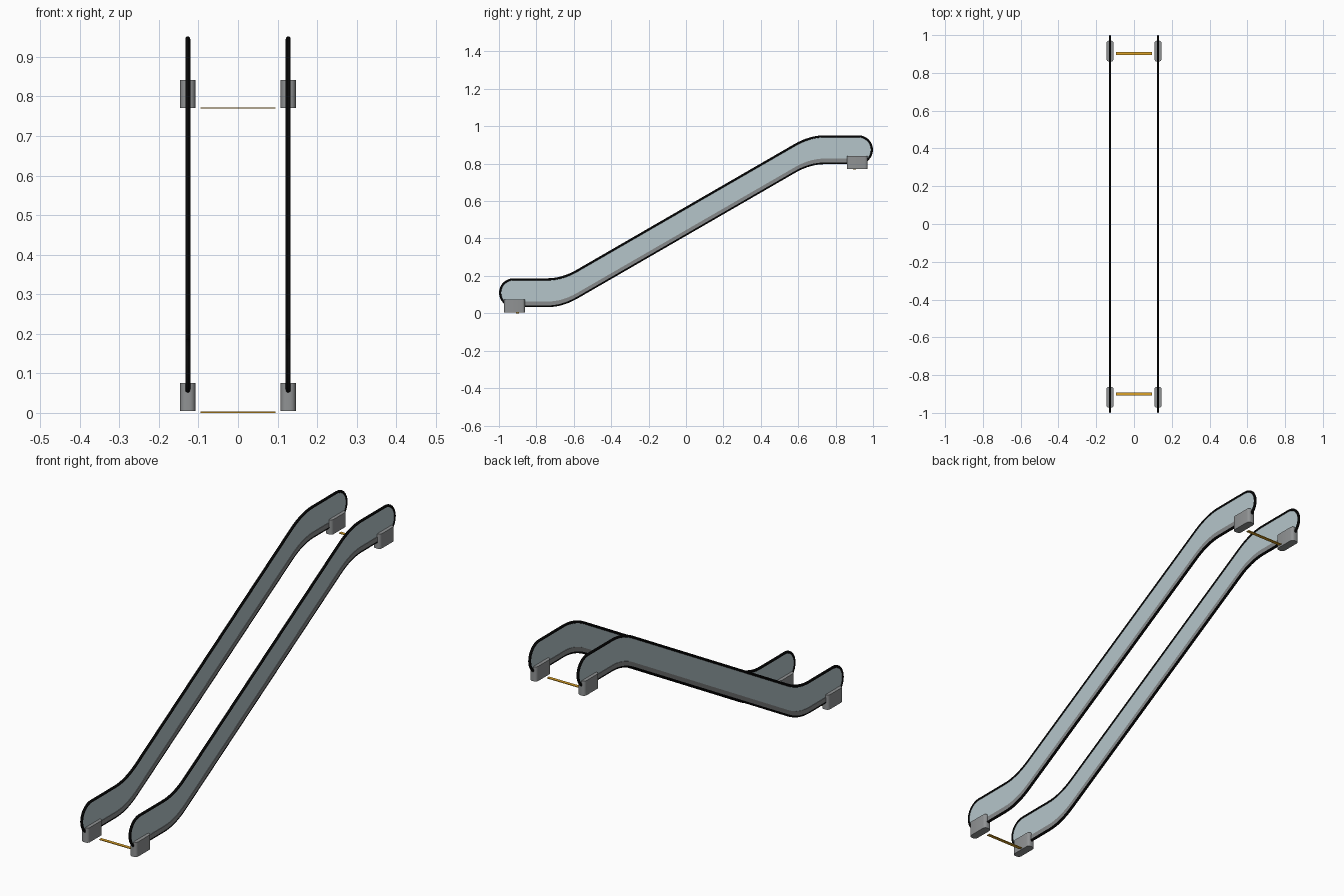
import bpy, bmesh, math
from mathutils import Vector

if "Cube" in bpy.data.objects:
    bpy.data.objects.remove(bpy.data.objects["Cube"])


def material(name, rgb):
    m = bpy.data.materials.new(name)
    m.diffuse_color = (*rgb, 1)
    m.use_nodes = True
    m.node_tree.nodes["Principled BSDF"].inputs["Base Color"].default_value = m.diffuse_color
    return m


GLASS = material("pale blue glass", (0.46, 0.56, 0.59))
BLACK = material("black rubber", (0.005, 0.005, 0.005))
STEEL = material("grey steel", (0.28, 0.29, 0.295))
SKIRT = material("mid grey trim", (0.24, 0.25, 0.255))
YELLOW = material("safety yellow", (0.72, 0.36, 0.02))

RAIL_X, RAIL_R = 0.127, 0.0063
LOW_Z, HIGH_Z = 0.110, 0.8745      # centre heights of the landings
HALF = 0.0775 - RAIL_R             # half height of the side panel
END_Y = 1 - RAIL_R - HALF          # centre of the rounded ends


def bend(a, b, c, n=8):
    """Points on a smooth bend from a to c pulled toward corner b."""
    a, b, c = Vector(a), Vector(b), Vector(c)
    return [a * (1 - t) ** 2 + b * 2 * t * (1 - t) + c * t * t
            for t in [i / n for i in range(n + 1)]]


# centre line of the side, landing - 30 degree slope - landing
slope = math.tan(math.radians(30))
corner_y = (HIGH_Z - LOW_Z) / slope / 2
lo, hi, d = (-corner_y, LOW_Z), (corner_y, HIGH_Z), 0.08
spine = (bend((lo[0] - d, LOW_Z), lo, (lo[0] + d, LOW_Z + d * slope))
         + bend((hi[0] - d, HIGH_Z - d * slope), hi, (hi[0] + d, HIGH_Z)))


def end_cap(y, z, start):
    return [Vector((y + HALF * math.cos(a), z + HALF * math.sin(a)))
            for a in [start - math.pi * i / 16 for i in range(17)]]


up = Vector((0, HALF))
outline = ([p + up for p in spine] + end_cap(END_Y, HIGH_Z, math.pi / 2)
           + [p - up for p in reversed(spine)]
           + end_cap(-END_Y, LOW_Z, -math.pi / 2))


def finish(name, bm, mat):
    bmesh.ops.recalc_face_normals(bm, faces=bm.faces)
    mesh = bpy.data.meshes.new(name)
    bm.to_mesh(mesh)
    bm.free()
    mesh.materials.append(mat)
    ob = bpy.data.objects.new(name, mesh)
    bpy.context.collection.objects.link(ob)
    return ob


def slab(name, pts, x, width, mat):
    """Extrude a (y, z) profile along x."""
    bm = bmesh.new()
    face = bm.faces.new([bm.verts.new((x - width / 2, p[0], p[1])) for p in pts])
    ext = bmesh.ops.extrude_face_region(bm, geom=[face])["geom"]
    bmesh.ops.translate(bm, vec=(width, 0, 0),
                        verts=[v for v in ext if isinstance(v, bmesh.types.BMVert)])
    return finish(name, bm, mat)


def box(name, centre, size, mat, round_corner=0):
    bm = bmesh.new()
    bmesh.ops.create_cube(bm, size=1)
    for v in bm.verts:
        v.co = Vector([c + s * k for c, s, k in zip(centre, size, v.co)])
    if round_corner:
        upright = [e for e in bm.edges
                   if abs(e.verts[0].co.z - e.verts[1].co.z) > size[2] / 2]
        bmesh.ops.bevel(bm, geom=upright, offset=round_corner, segments=4,
                        profile=0.5, affect='EDGES')
    return finish(name, bm, mat)


def smooth(ob):
    bpy.ops.object.select_all(action='DESELECT')
    ob.select_set(True)
    bpy.context.view_layer.objects.active = ob
    bpy.ops.object.shade_smooth_by_angle(angle=math.radians(35))


def handrail(name, x):
    cu = bpy.data.curves.new(name, 'CURVE')
    cu.dimensions = '3D'
    cu.bevel_depth, cu.bevel_resolution = RAIL_R, 3
    sp = cu.splines.new('POLY')
    sp.points.add(len(outline) - 1)
    for pt, p in zip(sp.points, outline):
        pt.co = (x, p[0], p[1], 1)
    sp.use_cyclic_u = True
    cu.materials.append(BLACK)
    ob = bpy.data.objects.new(name, cu)
    bpy.context.collection.objects.link(ob)
    bpy.ops.object.select_all(action='DESELECT')
    ob.select_set(True)
    bpy.context.view_layer.objects.active = ob
    bpy.ops.object.convert(target='MESH')
    smooth(bpy.context.view_layer.objects.active)


# skirt strip along the lower edge of the panel
track = [Vector((-END_Y, LOW_Z))] + spine + [Vector((END_Y, HIGH_Z))]
skirt = ([p - up for p in track]
         + [p - up + Vector((0, 0.024)) for p in reversed(track)])

for side, x in (("left", -RAIL_X), ("right", RAIL_X)):
    slab(side + "_glass_panel", outline, x, 0.006, GLASS)
    slab(side + "_skirt_strip", skirt, x, 0.0105, SKIRT)
    handrail(side + "_handrail", x)
    # rounded housings where the handrail enters at each landing
    for end, y, z in (("lower", -0.917, 0.040), ("upper", 0.915, 0.806)):
        smooth(box(f"{side}_{end}_handrail_housing", (x, y, z),
                   (0.038, 0.111, 0.07), STEEL, 0.014))

# yellow threshold lines at both landings
for end, y, z in (("lower", -0.9, 0.0015), ("upper", 0.902, 0.7705)):
    box(end + "_threshold_line", (0, y, z), (0.19, 0.016, 0.003), YELLOW)
